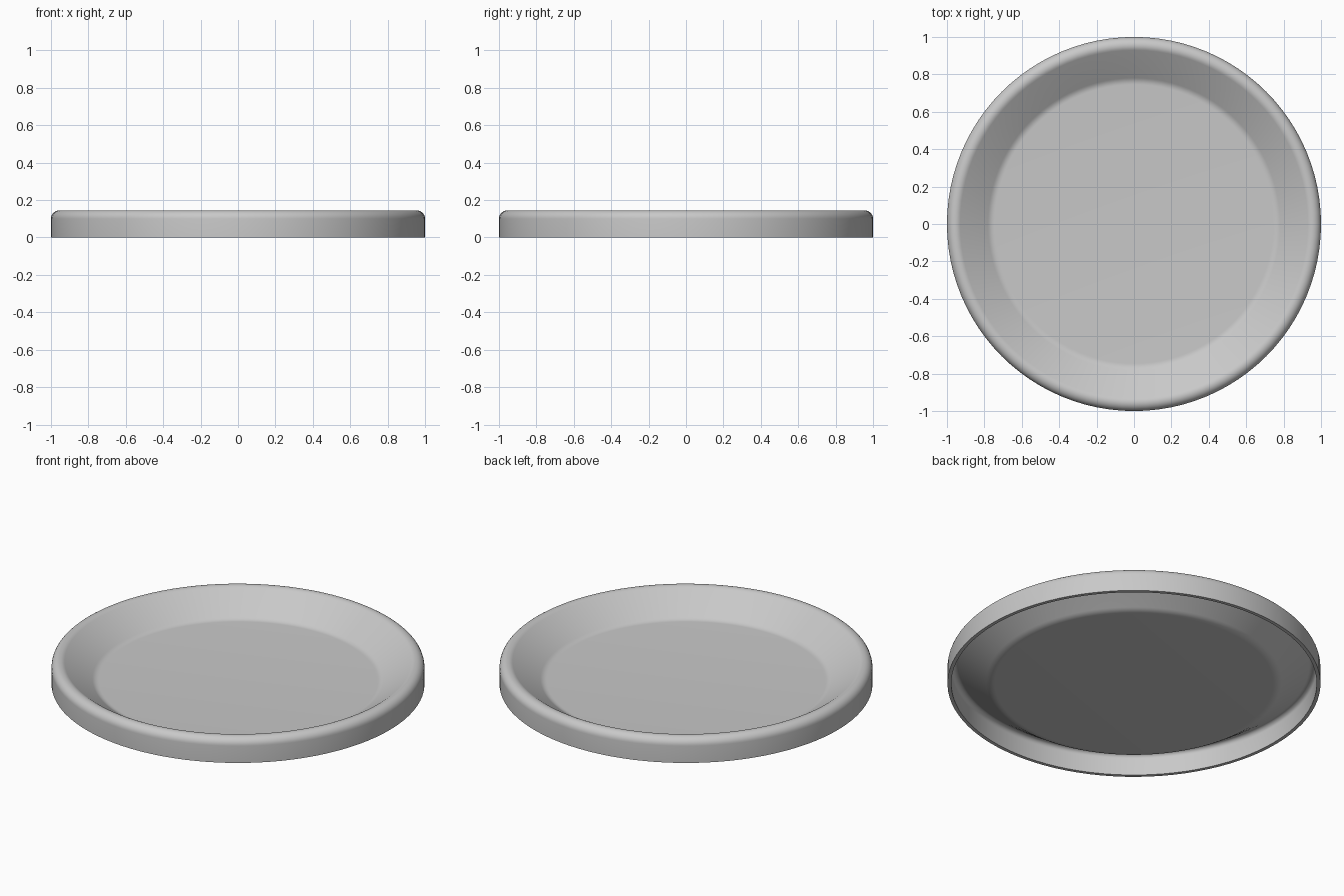
import bpy, bmesh, math
from mathutils import Vector, Matrix

default = bpy.data.objects.get("Cube")
if default:
    bpy.data.objects.remove(default, do_unlink=True)

SEGMENTS = 96
THICKNESS = 0.02
FLOOR_Z = 0.022
RIM_RADIUS = 0.045
RIM_CENTRE = Vector((0.955, 0, 0.1))
SLOPE = math.radians(35)

# Material
grey = bpy.data.materials.new("plain grey")
grey.use_nodes = True
colour = (0.58, 0.58, 0.58, 1)
grey.diffuse_color = colour
grey.node_tree.nodes["Principled BSDF"].inputs["Base Color"].default_value = colour

# Profile: outer wall, rolled rim, sloping side, soft corner, flat floor
profile = [Vector((1, 0, 0))]
for i in range(11):
    a = (math.pi / 2 + SLOPE) * i / 10
    profile.append(RIM_CENTRE + RIM_RADIUS * Vector((math.cos(a), 0, math.sin(a))))
rim_end = profile[-1]
corner = Vector((rim_end.x - (rim_end.z - FLOOR_Z) / math.tan(SLOPE), 0, FLOOR_Z))
start = corner + 0.02 * Vector((math.cos(SLOPE), 0, math.sin(SLOPE)))
end = corner - Vector((0.02, 0, 0))
for i in range(6):
    t = i / 5
    profile.append(start * (1 - t) ** 2 + corner * 2 * t * (1 - t) + end * t ** 2)
profile.append(Vector((0, 0, FLOOR_Z)))

# Revolve the profile into the upper skin
bm = bmesh.new()
verts = [bm.verts.new(p) for p in profile]
edges = [bm.edges.new(pair) for pair in zip(verts, verts[1:])]
bmesh.ops.spin(bm, geom=verts + edges, cent=(0, 0, 0), axis=(0, 0, 1),
               angle=math.tau, steps=SEGMENTS, use_duplicate=False)
bmesh.ops.remove_doubles(bm, verts=bm.verts, dist=0.0001)
bmesh.ops.recalc_face_normals(bm, faces=bm.faces)
bm.normal_update()
floor_face = min(bm.faces, key=lambda f: f.calc_center_median().xy.length)
if floor_face.normal.z < 0:
    bmesh.ops.reverse_faces(bm, faces=bm.faces)
mesh = bpy.data.meshes.new("dish")
bm.to_mesh(mesh)
bm.free()
mesh.materials.append(grey)
dish = bpy.data.objects.new("dish", mesh)
bpy.context.collection.objects.link(dish)

# Thicken inward and downward into a hollow shell, then smooth
shell = dish.modifiers.new("shell", 'SOLIDIFY')
shell.thickness = THICKNESS
shell.offset = -1
shell.use_even_offset = True
bpy.ops.object.select_all(action='DESELECT')
dish.select_set(True)
bpy.context.view_layer.objects.active = dish
bpy.ops.object.modifier_apply(modifier=shell.name)
bpy.ops.object.shade_smooth_by_angle(angle=math.radians(40))
